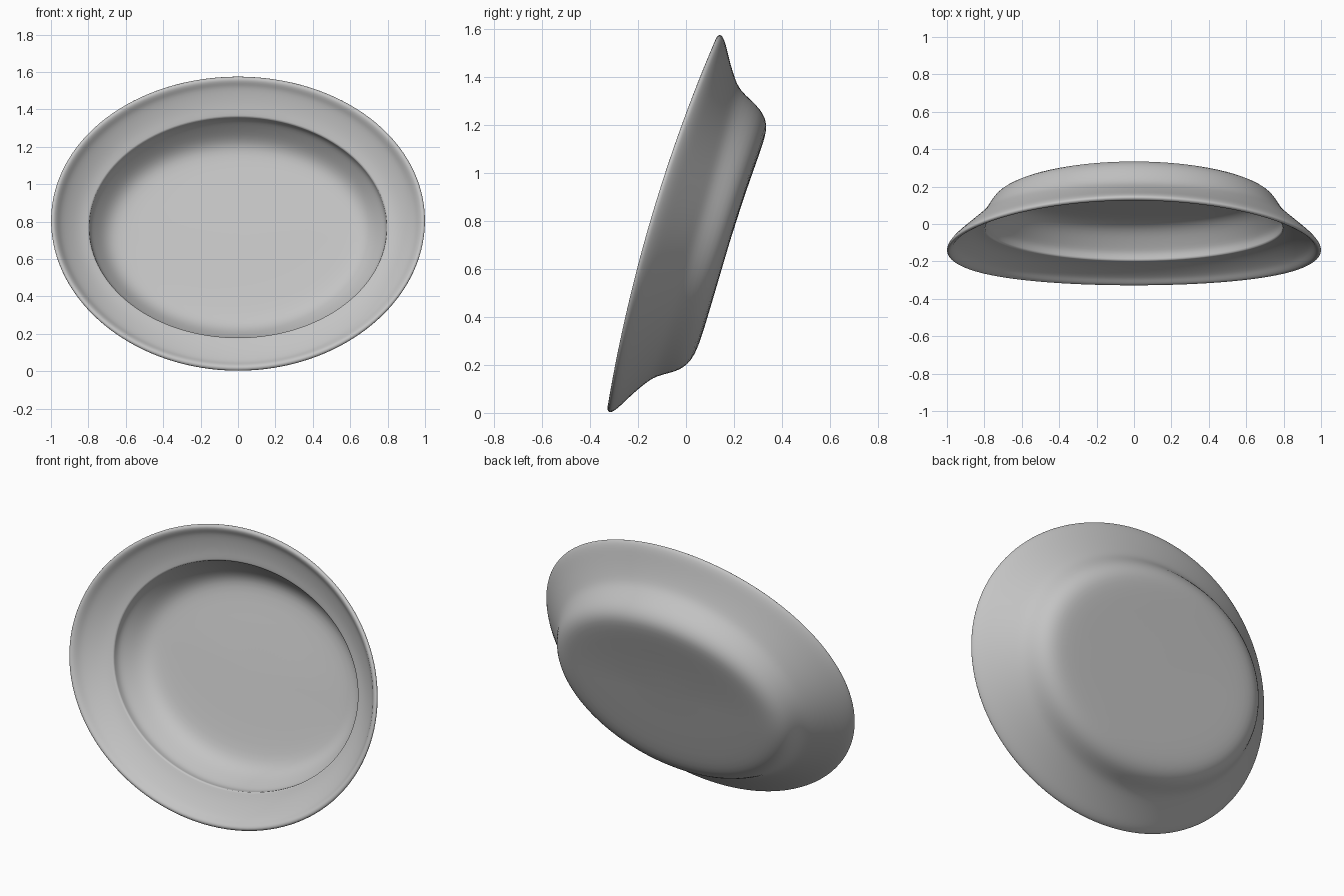
import bpy, bmesh, math
from mathutils import Matrix

if "Cube" in bpy.data.objects:
    bpy.data.objects.remove(bpy.data.objects["Cube"])

SEGMENTS = 64
HALF_WIDTH, HALF_HEIGHT = 1.003, 0.822
TILT = math.radians(16.4)
SIDE_BOW = 0.055          # the rim bows forward at its left and right ends

# Cross-section: (distance inward from the rim, depth toward the back)
front_profile = [(0.003, -0.004), (0.014, -0.013), (0.03, -0.008), (0.046, 0.008),
                 (0.06, 0.019), (0.095, 0.036), (0.15, 0.057), (0.19, 0.067),
                 (0.206, 0.071), (0.208, 0.09), (0.212, 0.112), (0.228, 0.136),
                 (0.252, 0.168), (0.28, 0.202), (0.315, 0.231), (0.36, 0.248),
                 (0.43, 0.254), (0.60, 0.256)]
back_profile = [(0.60, 0.283), (0.43, 0.283), (0.355, 0.279), (0.305, 0.268),
                (0.265, 0.245), (0.238, 0.212), (0.212, 0.166), (0.19, 0.137),
                (0.16, 0.112), (0.11, 0.079), (0.06, 0.050), (0.03, 0.033),
                (0.01, 0.018), (0.0, 0.005)]
CREASE_RING = 8           # sharp inner edge between rim and bowl

grey = bpy.data.materials.new("plain_grey")
grey.diffuse_color = (0.55, 0.55, 0.55, 1)
grey.use_nodes = True
grey.node_tree.nodes["Principled BSDF"].inputs["Base Color"].default_value = grey.diffuse_color


def oval_ring(bm, inset, depth):
    """One oval loop, bowed forward at the rim and deeper in the upper bowl."""
    weight = max(0.0, 1 - inset / 0.17) ** 1.3
    bowl = min(1.0, max(0.0, (inset - 0.2) / 0.1))
    ring = []
    for i in range(SEGMENTS):
        a = 2 * math.pi * i / SEGMENTS
        up = (HALF_HEIGHT - inset) * math.sin(a)
        bow = SIDE_BOW * weight * math.cos(a) ** 2
        sag = 0.1 * bowl * max(0.0, up) ** 2
        ring.append(bm.verts.new(((HALF_WIDTH - inset) * math.cos(a),
                                  depth - bow + sag, up)))
    return ring


bm = bmesh.new()
rings = [oval_ring(bm, d, n) for d, n in front_profile + back_profile]
front_end = len(front_profile) - 1

# Skin the loops, leaving the two floors to be closed by fans
for k in range(len(rings)):
    if k == front_end:
        continue
    r0, r1 = rings[k], rings[(k + 1) % len(rings)]
    for i in range(SEGMENTS):
        j = (i + 1) % SEGMENTS
        bm.faces.new((r0[i], r0[j], r1[j], r1[i]))

# Inner floor and underside
for ring, depth in ((rings[front_end], 0.256), (rings[front_end + 1], 0.283)):
    centre = bm.verts.new((0, depth, 0))
    for i in range(SEGMENTS):
        bm.faces.new((ring[i], ring[(i + 1) % SEGMENTS], centre))

# Keep the edge where the rim drops into the bowl crisp
crease = bm.edges.layers.float.new("crease_edge")
edge_ring = set(rings[CREASE_RING])
for e in bm.edges:
    if e.verts[0] in edge_ring and e.verts[1] in edge_ring:
        e[crease] = 0.8

bmesh.ops.recalc_face_normals(bm, faces=bm.faces)
# Lean the dish back as if propped upright
bm.transform(Matrix.Translation((0, -0.09, 0.79)) @ Matrix.Rotation(-TILT, 4, 'X'))

mesh = bpy.data.meshes.new("oval_dish")
bm.to_mesh(mesh)
bm.free()
mesh.materials.append(grey)
dish = bpy.data.objects.new("oval_dish", mesh)
bpy.context.collection.objects.link(dish)

bpy.context.view_layer.objects.active = dish
dish.select_set(True)
bpy.ops.object.shade_smooth()
sub = dish.modifiers.new("rounding", 'SUBSURF')
sub.levels = 1
sub.render_levels = 1
